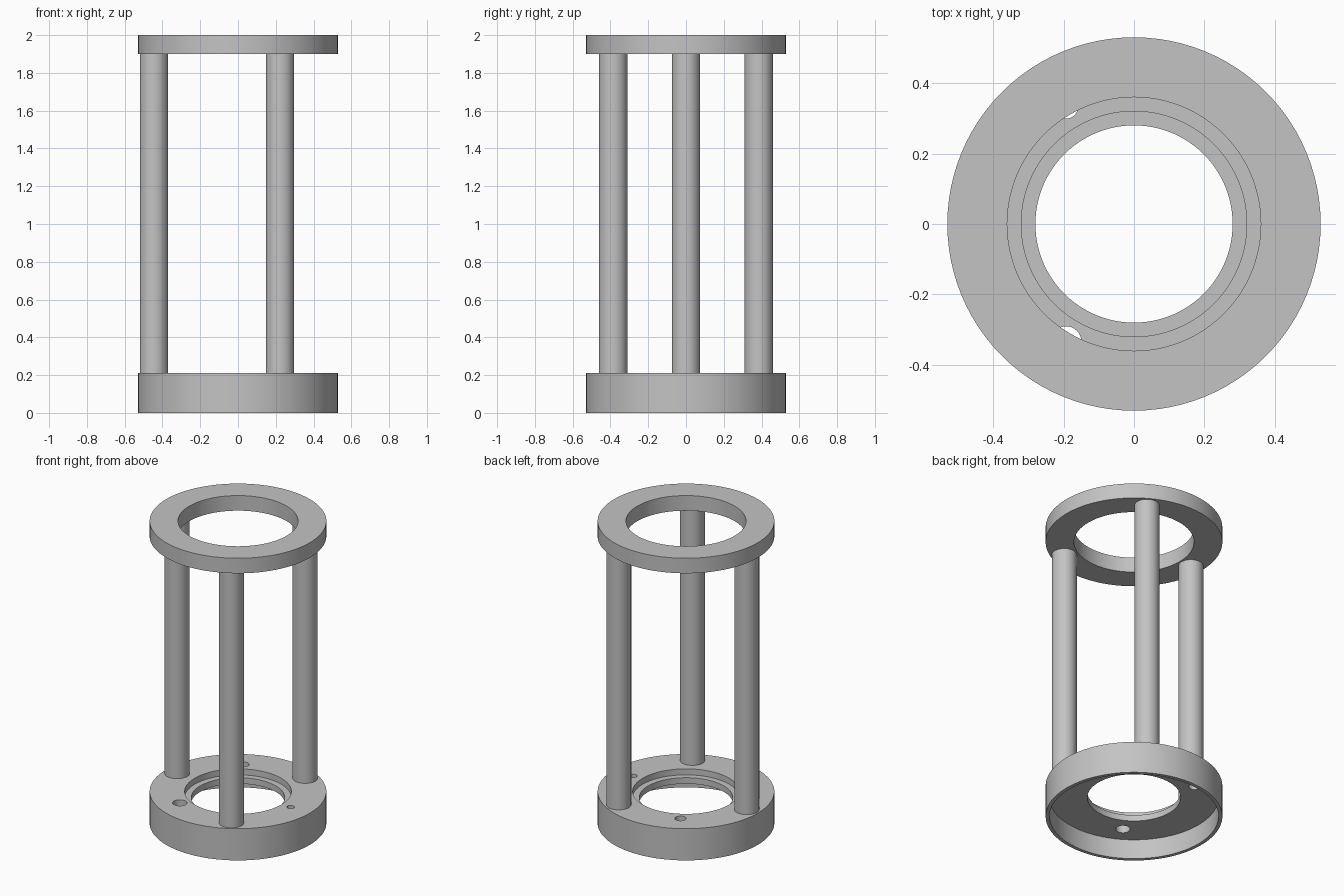
import bpy
import bmesh
from math import cos, sin, radians, pi

if "Cube" in bpy.data.objects:
    bpy.data.objects.remove(bpy.data.objects["Cube"], do_unlink=True)

GREY = (0.55, 0.55, 0.55, 1.0)
grey = bpy.data.materials.new("plain grey")
grey.use_nodes = True
grey.diffuse_color = GREY
grey.node_tree.nodes["Principled BSDF"].inputs["Base Color"].default_value = GREY


def finish(obj):
    """Give the part its colour and smooth its curved walls."""
    obj.data.materials.clear()
    obj.data.materials.append(grey)
    bpy.ops.object.select_all(action="DESELECT")
    obj.select_set(True)
    bpy.context.view_layer.objects.active = obj
    bpy.ops.object.shade_smooth_by_angle(angle=radians(30))


def lathe(name, profile, sides=96):
    """Spin a closed (radius, z) profile around the z axis."""
    bm = bmesh.new()
    rings = [[bm.verts.new((r * cos(2 * pi * i / sides), r * sin(2 * pi * i / sides), z))
              for r, z in profile] for i in range(sides)]
    n = len(profile)
    for i in range(sides):
        a, b = rings[i], rings[(i + 1) % sides]
        for j in range(n):
            k = (j + 1) % n
            bm.faces.new((a[j], b[j], b[k], a[k]))
    bmesh.ops.recalc_face_normals(bm, faces=bm.faces)
    mesh = bpy.data.meshes.new(name)
    bm.to_mesh(mesh)
    bm.free()
    obj = bpy.data.objects.new(name, mesh)
    bpy.context.collection.objects.link(obj)
    return obj


def rod(name, radius, distance, angle, bottom, top, sides=48):
    """Upright cylinder placed at a polar position."""
    a = radians(angle)
    bpy.ops.mesh.primitive_cylinder_add(
        vertices=sides, radius=radius, depth=top - bottom,
        location=(distance * cos(a), distance * sin(a), (top + bottom) / 2))
    obj = bpy.context.object
    obj.name = name
    return obj


# Top ring
finish(lathe("top_ring", [(0.36, 1.9), (0.53, 1.9), (0.53, 2.0), (0.36, 2.0)]))

# Base: stepped bore above, wide recess with a thin rim below
base = lathe("base_ring", [
    (0.53, 0.0), (0.53, 0.21), (0.32, 0.21), (0.32, 0.17),
    (0.28, 0.17), (0.28, 0.13), (0.507, 0.13), (0.507, 0.0)])

# Three through holes of different size, between the pillars
for angle, radius in ((0, 0.023), (120, 0.034), (240, 0.043)):
    cutter = rod(f"hole_cutter_{angle}", radius, 0.385, angle, 0.05, 0.3, 32)
    cut = base.modifiers.new("hole", "BOOLEAN")
    cut.operation = "DIFFERENCE"
    cut.solver = "EXACT"
    cut.object = cutter
    bpy.context.view_layer.objects.active = base
    bpy.ops.object.modifier_apply(modifier=cut.name)
    bpy.data.objects.remove(cutter, do_unlink=True)
finish(base)

# Three pillars
for name, angle in (("left_back_pillar", 60), ("right_pillar", 180), ("left_front_pillar", 300)):
    finish(rod(name, 0.075, 0.445, angle, 0.21, 1.9))
